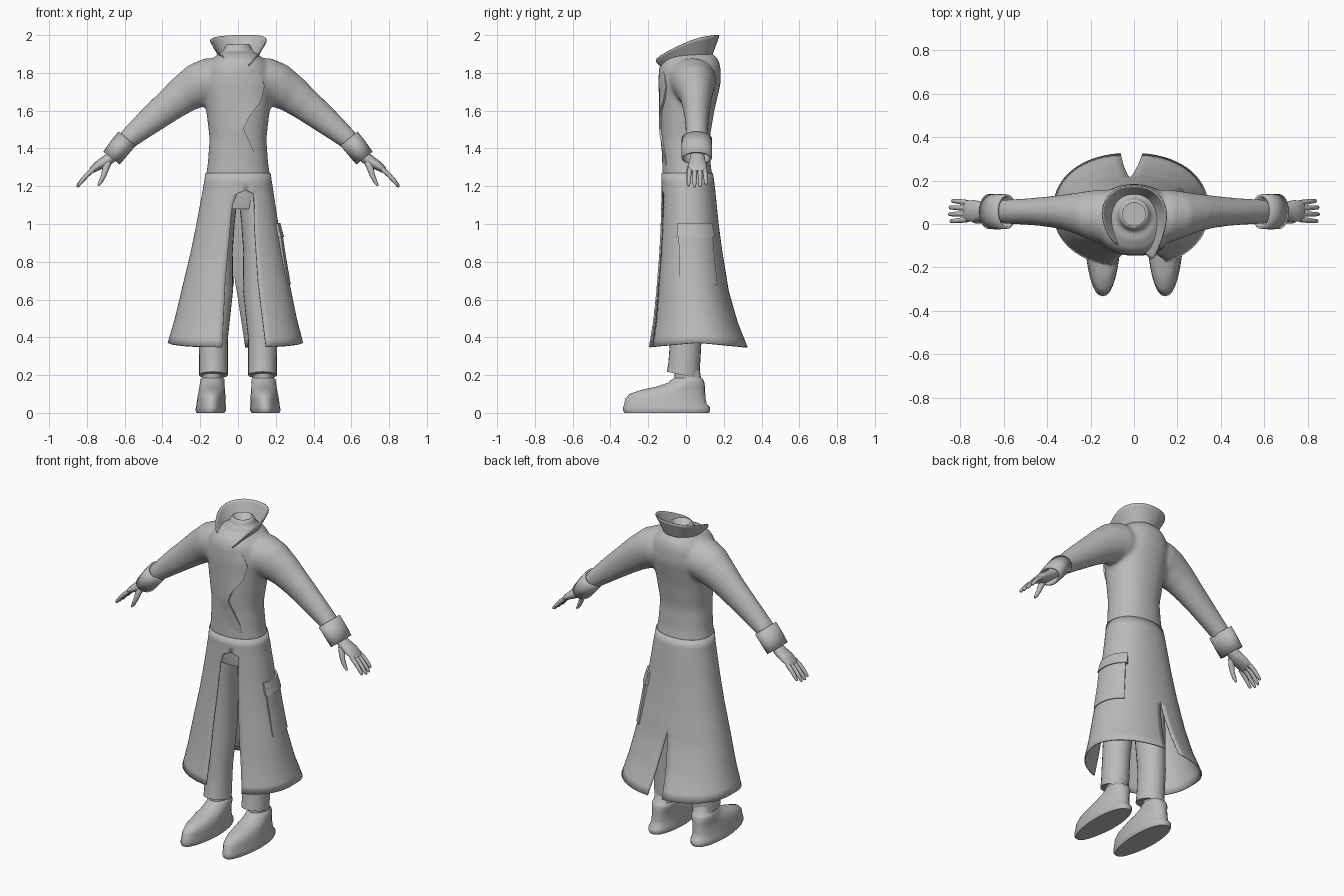
import bpy, bmesh, math
from mathutils import Vector

if "Cube" in bpy.data.objects:
    bpy.data.objects.remove(bpy.data.objects["Cube"])

GREY = bpy.data.materials.new("plain grey")
GREY.diffuse_color = (0.5, 0.5, 0.5, 1)
GREY.use_nodes = True
GREY.node_tree.nodes["Principled BSDF"].inputs["Base Color"].default_value = GREY.diffuse_color


def loft(name, rings, closed=True, cap=True, angle=50):
    """Skin a list of equal-length point rings into one object."""
    bm = bmesh.new()
    vs = [[bm.verts.new(p) for p in r] for r in rings]
    n = len(rings[0])
    for a, b in zip(vs, vs[1:]):
        for i in range(n if closed else n - 1):
            j = (i + 1) % n
            bm.faces.new((a[i], a[j], b[j], b[i]))
    if cap and closed:
        bm.faces.new(vs[0])
        bm.faces.new(vs[-1])
    bmesh.ops.recalc_face_normals(bm, faces=bm.faces)
    return finish(name, bm, angle)


def finish(name, bm, angle=50):
    me = bpy.data.meshes.new(name)
    bm.to_mesh(me)
    bm.free()
    me.materials.append(GREY)
    ob = bpy.data.objects.new(name, me)
    bpy.context.collection.objects.link(ob)
    bpy.ops.object.select_all(action='DESELECT')
    ob.select_set(True)
    bpy.context.view_layer.objects.active = ob
    bpy.ops.object.shade_smooth_by_angle(angle=math.radians(angle))
    return ob


def join(name, obs):
    bpy.ops.object.select_all(action='DESELECT')
    for o in obs:
        o.select_set(True)
    bpy.context.view_layer.objects.active = obs[0]
    bpy.ops.object.join()
    obs[0].name = name
    return obs[0]


def thicken(ob, t, offset=-1):
    m = ob.modifiers.new("thickness", 'SOLIDIFY')
    m.thickness, m.offset = t, offset


def lerp(table, z):
    """Linear lookup in rows of (key, values...)."""
    if z <= table[0][0]:
        return table[0][1:]
    for a, b in zip(table, table[1:]):
        if z <= b[0]:
            t = (z - a[0]) / (b[0] - a[0])
            return [u + (v - u) * t for u, v in zip(a[1:], b[1:])]
    return table[-1][1:]


def ellipse(cx, cy, z, rx, ry, n=24, tilt=0):
    return [(cx + rx * math.sin(k * math.tau / n), cy - ry * math.cos(k * math.tau / n),
             z + tilt * math.cos(k * math.tau / n)) for k in range(n)]


def limb(name, secs, s, n=20, cap=True):
    """Tube along (x, y, z, in-plane radius, y radius), mirrored by s."""
    rings = []
    for i, (x, y, z, r, ry) in enumerate(secs):
        a, b = secs[max(i - 1, 0)], secs[min(i + 1, len(secs) - 1)]
        d = Vector((b[0] - a[0], 0, b[2] - a[2])).normalized()
        rings.append([(s * (x - d.z * r * math.cos(t)), y + ry * math.sin(t), z + d.x * r * math.cos(t))
                      for t in (k * math.tau / n for k in range(n))])
    return loft(name, rings, cap=cap)


# coat outline: z, half width, front y, back y
COAT = [(.36, .357, -.197, .328), (.5, .318, -.172, .268), (.65, .285, -.155, .222), (.85, .24, -.138, .188),
        (1.0, .212, -.13, .168), (1.2, .178, -.124, .148), (1.32, .16, -.126, .13), (1.45, .15, -.13, .125),
        (1.6, .168, -.14, .15), (1.75, .19, -.147, .185), (1.84, .17, -.142, .183), (1.88, .13, -.12, .165),
        (1.91, .09, -.07, .13)]


def coat_point(z, a, off=0.0, drop=0.0):
    hw, yf, yb = lerp(COAT, z)
    pw = lambda v: math.copysign(abs(v) ** .91, v)
    cx = -.014 * max(0, 1.2 - z) / .84
    return (cx + (hw + off) * pw(math.sin(a)),
            (yf + yb) / 2 - ((yb - yf) / 2 + off) * pw(math.cos(a)), z - drop * abs(math.cos(a)))


# upper coat: torso, neck and sleeves fused into one smooth skin
zs = [1.2 + .71 * i / 24 for i in range(25)]
parts = [loft("torso", [[coat_point(z, k * math.tau / 40) for k in range(40)] for z in zs]),
         loft("neck", [ellipse(0, .045, z, r, r) for z, r in ((1.8, .085), (1.89, .08), (1.955, .068))])]
SLEEVE = [(.08, .03, 1.765, .115, .12), (.15, .035, 1.755, .125, .125), (.21, .042, 1.735, .118, .11),
          (.29, .052, 1.685, .1, .088), (.36, .056, 1.63, .087, .075), (.43, .057, 1.575, .078, .066),
          (.51, .057, 1.51, .066, .06), (.575, .057, 1.455, .055, .057), (.615, .057, 1.415, .05, .055)]
for s in (1, -1):
    parts.append(limb("sleeve", SLEEVE, s, 28))
upper = join("upper_coat", parts)
m = upper.modifiers.new("fuse", 'REMESH')
m.mode, m.voxel_size, m.use_smooth_shade = 'VOXEL', .011, True
m = upper.modifiers.new("relax", 'SMOOTH')
m.factor, m.iterations = .5, 8
cutter = loft("neck_cutter", [ellipse(0, .045, z, .053, .053) for z in (1.7, 2.05)])
cutter.hide_render = True
cutter.display_type = 'WIRE'
m = upper.modifiers.new("neck_hole", 'BOOLEAN')
m.operation, m.object = 'DIFFERENCE', cutter

# coat skirt: two panels joined above the front and back slits
FRONT = [(.36, -.06, .15), (.7, -.05, .103), (1.0, -.03, .08), (1.1, -.022, .08), (1.16, -.003, .075), (1.178, .035, .035)]
BACK = [(.36, -.04, .045), (.55, -.025, .016), (.72, -.008, -.008)]
rows = [.372 + (1.1 - .372) * i / 18 for i in range(19)] + [1.13, 1.16, 1.178, 1.22, 1.27]
panels = []
for s in (1, 0):
    rings = []
    for z in rows:
        hw = lerp(COAT, z)[0]
        f, b = (math.asin(lerp(t, z)[s] / hw) for t in (FRONT, BACK))
        end = (math.pi if s else -math.pi) - b
        drop = .024 * max(0, 1 - (z - .372) / .4)
        rings.append([coat_point(z, f + (end - f) * k / 28, .005, drop) for k in range(29)])
    panels.append(loft("panel", rings, closed=False))
skirt = join("coat_skirt", panels)
bm = bmesh.new()
bm.from_mesh(skirt.data)
bmesh.ops.remove_doubles(bm, verts=bm.verts, dist=.0006)
bmesh.ops.recalc_face_normals(bm, faces=bm.faces)
bm.to_mesh(skirt.data)
bm.free()
thicken(skirt, .008)

# overlapping front flap with a wavy free edge
EDGE = [(1.28, .1), (1.36, .085), (1.43, .055), (1.5, .022), (1.57, .05), (1.65, .11), (1.73, .132), (1.79, .115), (1.83, .07)]
rings = []
for i in range(23):
    z = 1.28 + .55 * i / 22
    hw = lerp(COAT, z)[0]
    a0, a1 = math.asin(-.1 / hw), math.asin(lerp(EDGE, z)[0] / hw)
    lift = .018 * math.sin(math.pi * i / 22) ** .6
    rings.append([coat_point(z, a0 + (a1 - a0) * k / 9, -.006 + lift * (k / 9) ** 1.5) for k in range(10)]
                 + [coat_point(z, a1 + .02, -.012)])
loft("front_flap", rings, closed=False, angle=40)

# side pocket with a bulging top flap
for name, z0, z1, a0, a1, o0, o1 in (("side_pocket", .68, .97, 1.25, 2.3, .01, .02),
                                     ("pocket_flap", .93, 1.005, 1.2, 2.36, .024, .016)):
    rings = []
    for i in range(9):
        t = min(max((i - 1) / 6, 0), 1)
        rings.append([coat_point(z0 + (z1 - z0) * t, a0 + (a1 - a0) * min(max((k - 1) / 14, 0), 1),
                                 -.006 if i in (0, 8) or k in (0, 16) else o0 + (o1 - o0) * t) for k in range(17)])
    loft(name, rings, closed=False, angle=40)

# standing collar, open at the front, one tip folded forward
LOW = [(-.05, -.085, 1.855), (-.09, -.03, 1.875), (-.105, .05, 1.885), (-.07, .125, 1.895), (0, .145, 1.9),
       (.07, .125, 1.895), (.105, .05, 1.885), (.095, -.03, 1.87), (.065, -.09, 1.845), (.05, -.135, 1.835)]
TOP = [(-.085, -.1, 1.89), (-.13, -.035, 1.945), (-.16, .07, 1.98), (-.1, .165, 1.995), (0, .18, 2.0),
       (.1, .165, 2.0), (.16, .07, 1.99), (.14, -.035, 1.945), (.115, -.105, 1.91), (.088, -.17, 1.868)]
MID = [tuple(a * .6 + b * .4 for a, b in zip(p, q)) for p, q in zip(LOW, TOP)]
collar = loft("collar", [LOW, MID, TOP], closed=False, angle=80)
m = collar.modifiers.new("smooth", 'SUBSURF')
m.levels = m.render_levels = 2
thicken(collar, .006, 0)

# trousers: hip block, then legs and boots per side
loft("trouser_hips", [ellipse(0, .01, z, rx, ry) for z, rx, ry in ((1.08, .15, .1), (1.13, .155, .11), (1.22, .15, .11))])
LEG = [(.2, .13, -.015, .076, .087, .018), (.25, .13, -.01, .076, .084, .01), (.4, .13, 0, .077, .083, 0),
       (.65, .112, .005, .086, .09, 0), (.85, .105, .01, .077, .098, 0), (1.0, .098, .01, .08, .1, 0),
       (1.14, .085, .01, .083, .1, 0)]
# sole to ankle: z, toe y, heel y, half width
BOOT = [(0, -.325, .122, .074), (.012, -.333, .128, .08), (.03, -.333, .127, .08), (.045, -.327, .11, .077), (.075, -.322, .104, .076),
        (.1, -.3, .102, .072), (.122, -.235, .101, .069), (.138, -.16, .1, .067), (.16, -.095, .098, .065),
        (.178, -.075, .09, .063), (.185, -.06, .08, .056), (.24, -.06, .07, .056)]
for s in (1, -1):
    side = "right" if s > 0 else "left"
    loft(side + "_trouser_leg", [ellipse(s * cx, cy, z, rx, ry, 24, tl) for z, cx, cy, rx, ry, tl in LEG])
    rings = []
    for z, yf, yb, hw in BOOT:
        ring = []
        for k in range(28):
            t = k * math.tau / 28
            u = -math.cos(t)
            taper = 1 - .12 * max(0, -u) + .04 * u
            w = math.copysign(abs(math.sin(t)) ** .85, math.sin(t))
            ring.append((s * (.145 - .01 * min(1, z / .18) + hw * taper * w), (yf + yb) / 2 + (yb - yf) / 2 * u, z))
        rings.append(ring)
    loft(side + "_boot", rings, angle=45)

    # turned-back cuff
    cuff = limb(side + "_cuff", [(.587, .057, 1.452, .059, .08), (.63, .057, 1.4, .058, .082), (.67, .057, 1.349, .055, .08)],
                s, 24, cap=False)
    thicken(cuff, .012)

    # hand: palm, four fingers and a thumb
    hand = [limb("palm", [(.62, .06, 1.405, .034, .042), (.665, .06, 1.36, .03, .037), (.695, .06, 1.335, .031, .042),
                          (.735, .06, 1.312, .026, .05), (.77, .06, 1.288, .018, .048), (.782, .06, 1.277, .009, .04)], s)]
    for y, dy, f in ((.021, -.008, .93), (.047, -.002, 1.0), (.073, .003, .98), (.098, .008, .84)):
        x, z = .765, 1.289
        hand.append(limb("finger", [(x + dx * f, y + dy * t, z + dz * f, r, r) for dx, dz, t, r in (
            (0, 0, 0, .013), (.035, -.03, .5, .0125), (.062, -.06, .8, .011), (.083, -.087, 1, .009), (.088, -.094, 1, .004))], s, 10))
    hand.append(limb("thumb", [(.685, .035, 1.33, .018, .018), (.7, .02, 1.295, .018, .016), (.712, .014, 1.255, .014, .013),
                               (.728, .013, 1.222, .011, .011), (.741, .013, 1.203, .005, .006)], s, 10))
    join(side + "_hand", hand)
